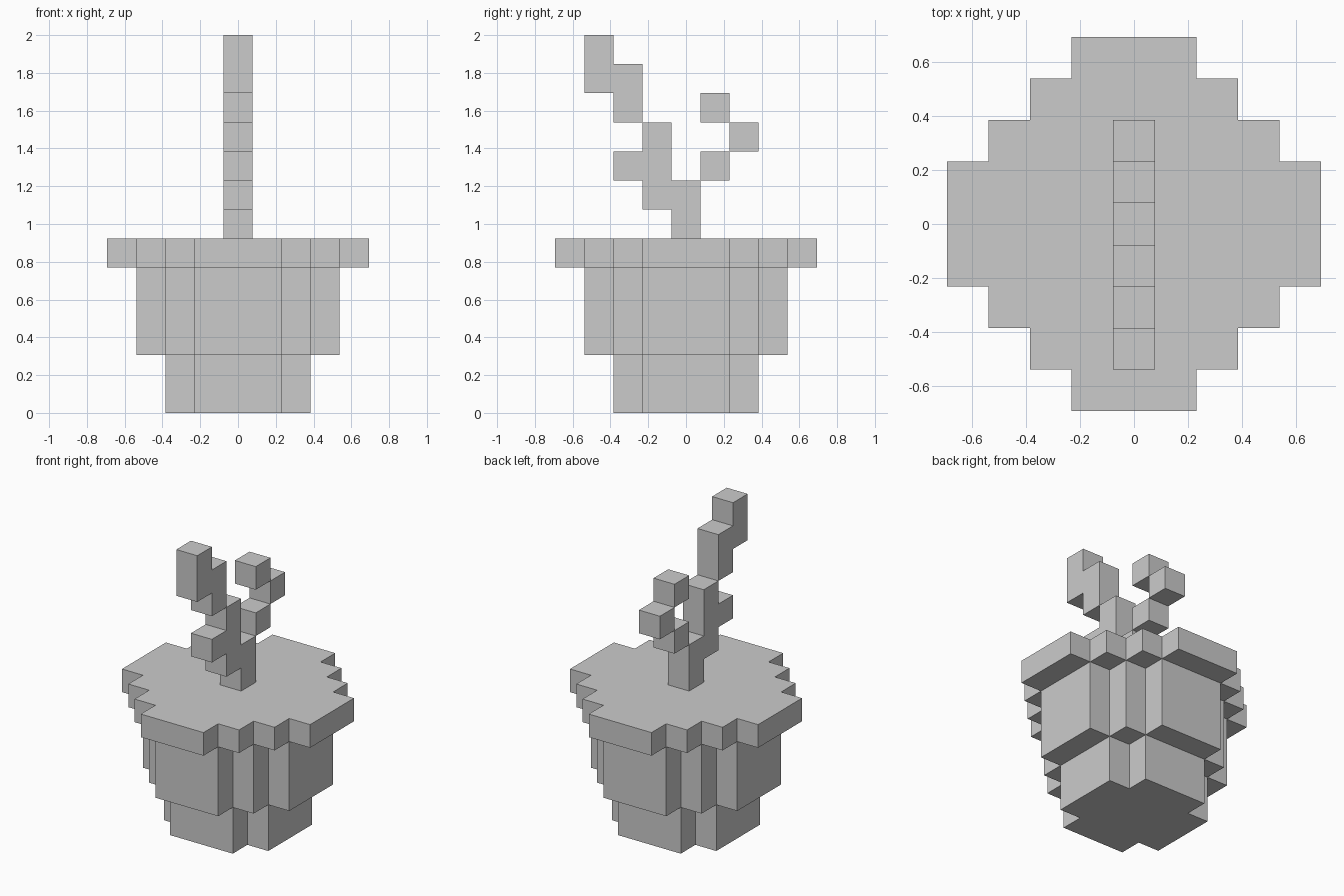
import bpy, bmesh
from mathutils import Vector

if "Cube" in bpy.data.objects:
    bpy.data.objects.remove(bpy.data.objects["Cube"])

U = 2 / 13  # edge length of one cube; the model is 13 cubes tall


def block_shell(name, cells):
    """Outer skin of a set of cubes, with flat areas merged into single faces."""
    cells = set(cells)
    bm = bmesh.new()
    for c in cells:
        centre = Vector((c[0], c[1], c[2] + 0.5))
        for axis in range(3):
            for sign in (-1, 1):
                step = [0, 0, 0]
                step[axis] = sign
                if tuple(a + b for a, b in zip(c, step)) in cells:
                    continue
                n = Vector(step)
                a = Vector([float(i == (axis + 1) % 3) for i in range(3)])
                b = n.cross(a)
                corners = (-a - b, a - b, a + b, -a + b)
                bm.faces.new([bm.verts.new((centre + (n + k) / 2) * U) for k in corners])
    bmesh.ops.remove_doubles(bm, verts=bm.verts, dist=U * 0.01)
    bmesh.ops.dissolve_limit(bm, angle_limit=0.01, verts=bm.verts, edges=bm.edges)
    mesh = bpy.data.meshes.new(name)
    bm.to_mesh(mesh)
    bm.free()
    obj = bpy.data.objects.new(name, mesh)
    bpy.context.collection.objects.link(obj)
    return obj


def disc(radius, z):
    """One layer of cubes with stepped, rounded corners."""
    span = range(-radius, radius + 1)
    return [(x, y, z) for x in span for y in span if abs(x) + abs(y) <= radius + 1]


# Pot: narrow foot, wider body, overhanging rim
layer_radius = [2, 2, 3, 3, 3, 4]
block_shell("pot", [c for z, r in enumerate(layer_radius) for c in disc(r, z)])

# Plant: (y, lowest layer, highest layer) runs of cubes in the x = 0 plane
plant_parts = {
    "stem": [(0, 6, 7), (-1, 7, 9), (-2, 8, 8)],
    "front_branch": [(-2, 10, 11), (-3, 11, 12)],
    "back_branch": [(1, 8, 8), (2, 9, 9), (1, 10, 10)],
}
for name, runs in plant_parts.items():
    block_shell(name, [(0, y, z) for y, lo, hi in runs for z in range(lo, hi + 1)])
